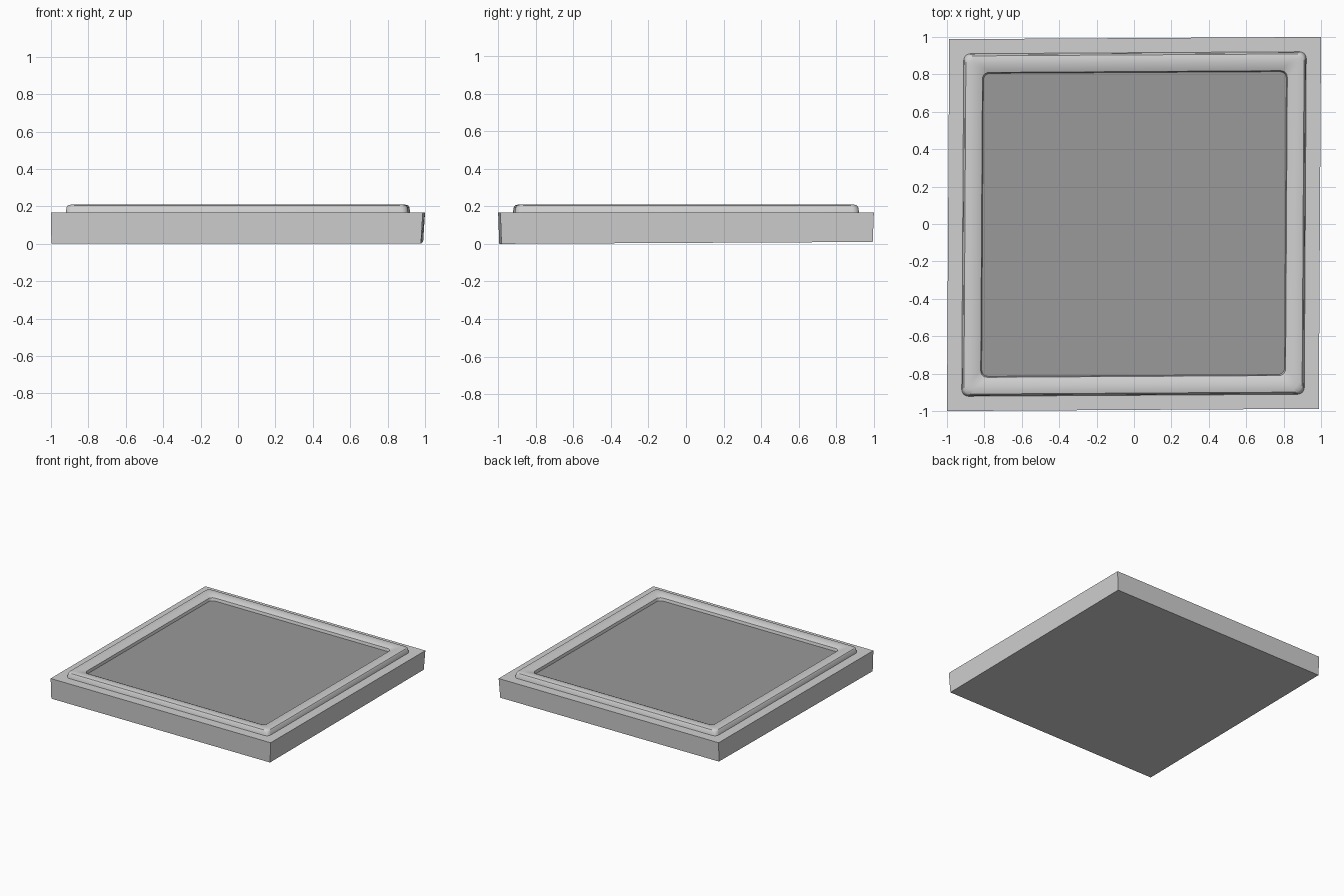
import bpy
import bmesh
from math import cos, sin, pi, radians

old = bpy.data.objects.get("Cube")
if old:
    bpy.data.objects.remove(old, do_unlink=True)

SKEW = 0.006  # slight hand-made skew of the whole tile


def material(name, value):
    m = bpy.data.materials.new(name)
    m.use_nodes = True
    colour = (value, value, value, 1)
    m.diffuse_color = colour
    m.node_tree.nodes["Principled BSDF"].inputs["Base Color"].default_value = colour
    return m


light_grey = material("light grey", 0.63)
mid_grey = material("mid grey", 0.32)


def rounded_square(bm, half, radius, z, steps=5):
    """Ring of vertices around a skewed square with rounded corners."""
    ring = []
    for corner in range(4):
        mid = pi / 4 + corner * pi / 2
        cx = (half - radius) * (1 if cos(mid) > 0 else -1)
        cy = (half - radius) * (1 if sin(mid) > 0 else -1)
        for i in range(steps + 1 if radius else 1):
            a = corner * pi / 2 + i / steps * pi / 2
            x, y = cx + radius * cos(a), cy + radius * sin(a)
            ring.append(bm.verts.new((x + SKEW * y, y + SKEW * x, z)))
    return ring


def loft(bm, rings):
    for a, b in zip(rings, rings[1:]):
        n = len(a)
        for i in range(n):
            j = (i + 1) % n
            bm.faces.new((a[i], a[j], b[j], b[i]))


def finish(bm, name, mat, smooth=False):
    me = bpy.data.meshes.new(name)
    bm.to_mesh(me)
    bm.free()
    me.materials.append(mat)
    ob = bpy.data.objects.new(name, me)
    bpy.context.collection.objects.link(ob)
    if smooth:
        bpy.ops.object.select_all(action="DESELECT")
        ob.select_set(True)
        bpy.context.view_layer.objects.active = ob
        bpy.ops.object.shade_smooth_by_angle(angle=radians(35))
    return ob


# Square slab, its underside a little uneven
bm = bmesh.new()
bottom = rounded_square(bm, 0.988, 0, 0)
top = rounded_square(bm, 0.994, 0, 0.167)
loft(bm, [bottom, top])
bm.faces.new(top)
bm.faces.new(bottom[::-1])
for v in bottom:
    if v.co.y > 0:
        v.co.z = 0.01
    v.co.x -= 0.004
finish(bm, "slab", light_grey)

# Raised rim, swept around the slab with a softly crowned top
RIM = [(0.917, 0.16), (0.911, 0.196), (0.904, 0.205), (0.885, 0.21),
       (0.86, 0.209), (0.835, 0.204), (0.815, 0.195), (0.807, 0.16)]
bm = bmesh.new()
loft(bm, [rounded_square(bm, h, 0.035, z) for h, z in RIM])
finish(bm, "raised_rim", light_grey, smooth=True)

# Darker panel inside the rim
bm = bmesh.new()
low = rounded_square(bm, 0.813, 0.035, 0.165)
high = rounded_square(bm, 0.813, 0.035, 0.173)
loft(bm, [low, high])
bm.faces.new(high)
bm.faces.new(low[::-1])
finish(bm, "inner_panel", mid_grey)
